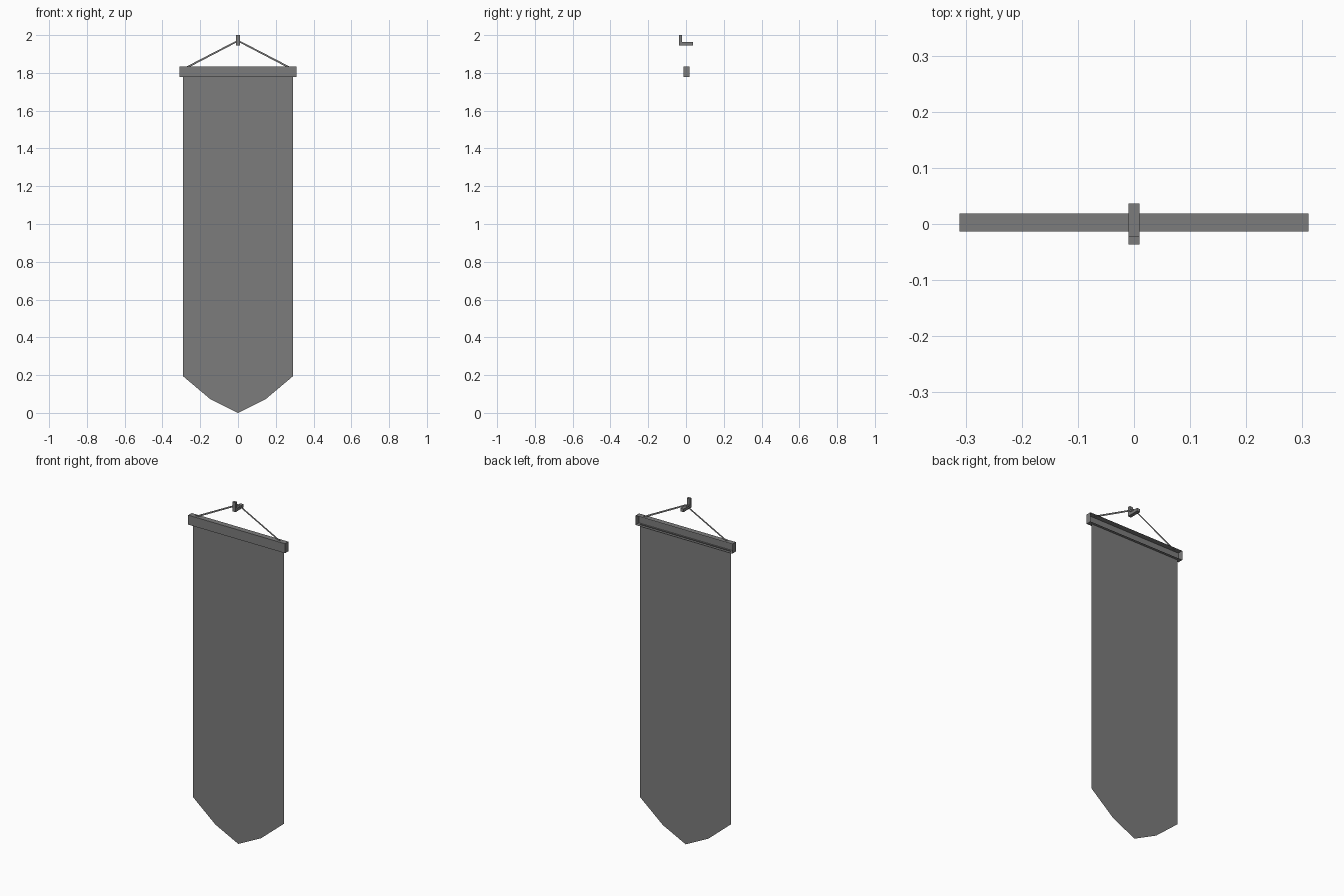
import bpy, bmesh

if "Cube" in bpy.data.objects:
    bpy.data.objects.remove(bpy.data.objects["Cube"])

CLOTH_Y = 0.003

# Dark grey for every part
dark = bpy.data.materials.new("dark_grey")
dark.diffuse_color = (0.2, 0.2, 0.2, 1)
dark.use_nodes = True
dark.node_tree.nodes["Principled BSDF"].inputs["Base Color"].default_value = dark.diffuse_color


def make_object(name, verts, faces):
    mesh = bpy.data.meshes.new(name)
    mesh.from_pydata(verts, [], faces)
    mesh.update()
    mesh.materials.append(dark)
    obj = bpy.data.objects.new(name, mesh)
    bpy.context.collection.objects.link(obj)
    return obj


def flat_sheet(name, outline):
    """Single flat polygon facing the front."""
    return make_object(name, [(x, CLOTH_Y, z) for x, z in outline],
                       [tuple(range(len(outline)))])


# Hanging cloth with a tapered lower tip
right = [(0.147, 0.073), (0.292, 0.195), (0.292, 1.782)]
flat_sheet("banner_cloth", [(0, 0)] + right + [(-x, z) for x, z in reversed(right)])

# Hanging cords, flat strips from the hook down to the rail
for side, name in ((1, "cord_right"), (-1, "cord_left")):
    strip = [(0, 1.965), (0.255, 1.832), (0.276, 1.832), (0, 1.975)]
    pts = [(side * x, z) for x, z in strip]
    flat_sheet(name, pts if side > 0 else pts[::-1])

# Top rail: a box left open at the back
bm = bmesh.new()
bmesh.ops.create_cube(bm, size=1)
for v in bm.verts:
    v.co = (v.co.x * 0.622, v.co.y * 0.032 + CLOTH_Y, v.co.z * 0.055 + 1.8055)
bm.normal_update()
bmesh.ops.delete(bm, geom=[f for f in bm.faces if f.normal.y > 0.9], context='FACES_ONLY')
rail = make_object("top_rail", [], [])
bm.to_mesh(rail.data)
bm.free()

# Wall hook: L profile extruded across x
profile = [(-0.0365, 1.945), (0.0365, 1.945), (0.0365, 1.963),
           (-0.0215, 1.963), (-0.0215, 2.0), (-0.0365, 2.0)]
n = len(profile)
verts = [(x, y, z) for x in (-0.01, 0.01) for y, z in profile]
faces = [tuple(reversed(range(n))), tuple(range(n, 2 * n))]
faces += [(i, (i + 1) % n, n + (i + 1) % n, n + i) for i in range(n)]
make_object("wall_hook", verts, faces)
